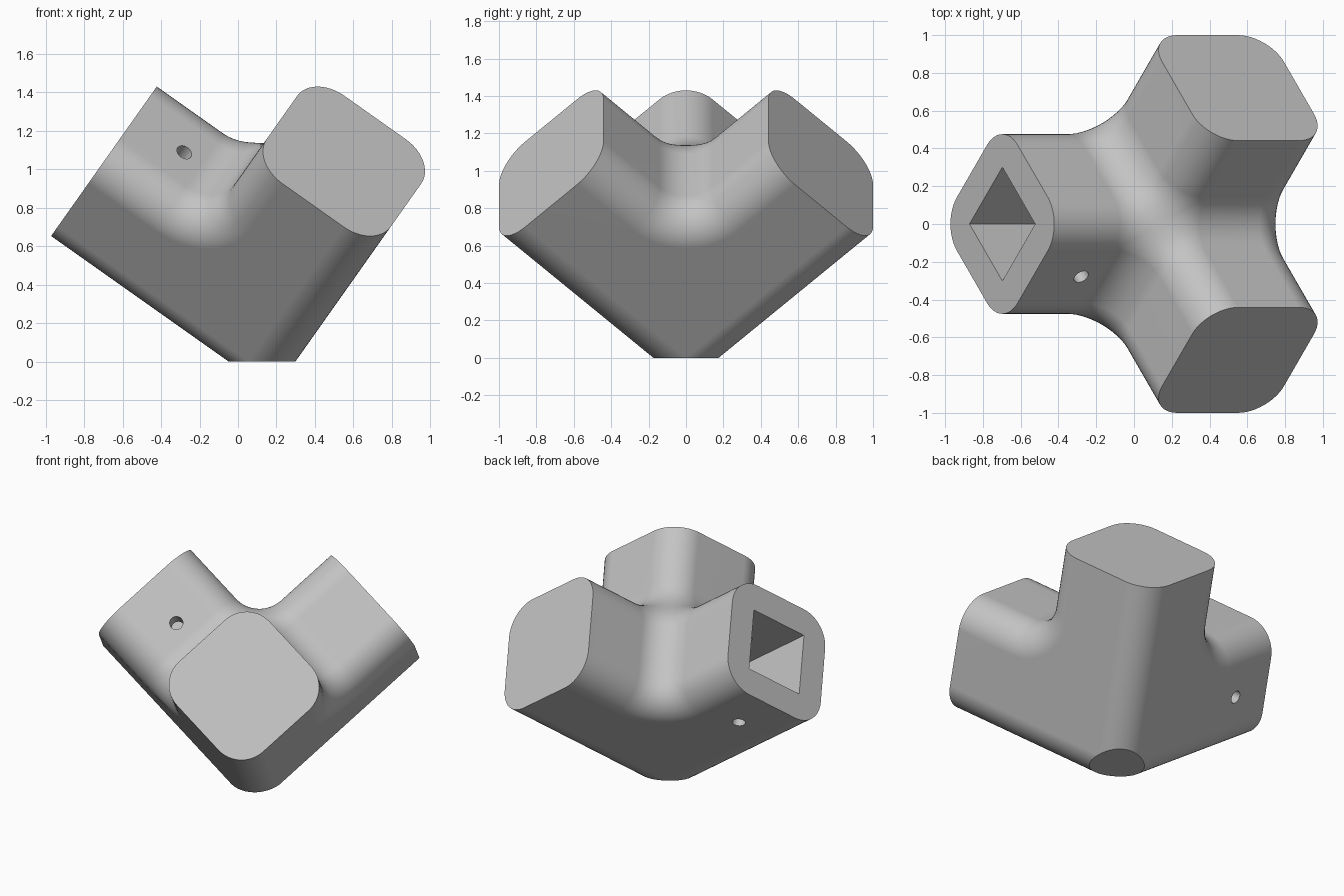
import bpy, bmesh
from math import sin, cos, pi, radians, sqrt
from mathutils import Matrix, Vector

cube = bpy.data.objects.get("Cube")
if cube:
    bpy.data.objects.remove(cube, do_unlink=True)

S, L, R = 0.79, 1.414, 0.2        # arm width, arm length, edge radius
N = 12                            # segments per quarter round
IN, C = S - R, S + R              # end of flat wall, centre of inner fillet
HOLE = 0.426                      # socket width
ARCS = [i * pi / 2 / N for i in range(N + 1)]

# Frame: three square arms, tipped so the shared corner points down
def arm_axis(deg):
    a = radians(deg)
    return Vector((sqrt(2 / 3) * cos(a), sqrt(2 / 3) * sin(a), 1 / sqrt(3)))

axes = [arm_axis(d) for d in (180, 60, -60)]
frame = Matrix(axes).transposed().to_4x4()
frame.translation = (0.135, 0, -2 * R / sqrt(3))

def along(k, a, b, c):
    """Point with a along arm k, and b, c along the next two arms."""
    p = Vector((0, 0, 0))
    p[k % 3], p[(k + 1) % 3], p[(k + 2) % 3] = a, b, c
    return p

def to_object(name, bm):
    bmesh.ops.remove_doubles(bm, verts=bm.verts, dist=1e-4)
    bm.transform(frame)
    bmesh.ops.recalc_face_normals(bm, faces=bm.faces)
    mesh = bpy.data.meshes.new(name)
    bm.to_mesh(mesh)
    bm.free()
    ob = bpy.data.objects.new(name, mesh)
    bpy.context.collection.objects.link(ob)
    return ob

bm = bmesh.new()

def face(points):
    bm.faces.new([bm.verts.new(p) for p in points])

def grid(rows):
    rows = [[bm.verts.new(p) for p in row] for row in rows]
    for r0, r1 in zip(rows, rows[1:]):
        for i in range(len(r0) - 1):
            bm.faces.new((r0[i], r0[i + 1], r1[i + 1], r1[i]))

def corner(q):
    """Quarter round q of the arm's cross-section, counter-clockwise."""
    cb = IN if q in (0, 3) else R
    cc = IN if q in (0, 1) else R
    return [(cb + R * cos(t + q * pi / 2), cc + R * sin(t + q * pi / 2)) for t in ARCS]

disc, saddle = [], []
for k in range(3):
    # Arm: rounded long edges, inner walls and end cap
    for q in range(4):
        start = [2 * R - b - c if q == 2 else C for b, c in corner(q)]
        grid([[along(k, a, *p) for a, p in zip(start, corner(q))],
              [along(k, L, *p) for p in corner(q)]])
    face([along(k, a, S, c) for a, c in ((C, R), (L, R), (L, IN), (C, IN))])
    face([along(k, a, b, S) for a, b in ((C, R), (L, R), (L, IN), (C, IN))])
    face([along(k, L, *p) for q in range(4) for p in corner(q)])
    # Outer L-shaped plate between the other two arms
    bend = [(C - 2 * R * sin(t), C - 2 * R * cos(t)) for t in ARCS]
    outline = [(R, R), (L, R), (L, IN)] + bend + [(IN, L), (R, L)]
    face([along(k, 0, *p) for p in outline])
    # Inner fillet with its rounded rim
    rim = [(R - R * sin(t), R - R * cos(t)) for t in ARCS] + [(0, IN)]
    grid([[along(k, u, C - (R + d) * cos(t), C - (R + d) * sin(t)) for d, u in rim]
          for t in ARCS])
    # Flat foot where the shared corner is cut off
    disc += [along(k, 2 * R - b - c, b, c) for b, c in corner(2)[:-1]]
face(disc)

# Saddle where the three inner fillets meet
for k in (0, 2, 1):
    saddle += [along(k, IN, C - R * cos(t), C - R * sin(t)) for t in ARCS[:-1]]
    saddle += [along(k + 1, C, *p) for p in corner(0)[:-1]]
saddle.append(saddle[0])
mid, up = Vector((S, S, S)), Vector((1, 1, 1)).normalized()

def shrink(p, f):
    h = (p - mid).dot(up)
    return mid + (p - mid - up * h) * f + up * h * f ** 3

steps = 8
grid([[shrink(p, i / steps) for p in saddle] for i in range(steps, 0, -1)])
face([shrink(p, 1 / steps) for p in saddle[:-1]])
connector = to_object("corner_connector", bm)

# Cutters: square sockets and round screw holes through the arms
cutters = []
for k in range(3):
    bm = bmesh.new()
    mat = Matrix.Translation(along(k, (S + L + 0.1) / 2, S / 2, S / 2))
    mat = mat @ Matrix.Diagonal((*along(k, L + 0.1 - S, HOLE, HOLE), 1))
    bmesh.ops.create_cube(bm, size=1, matrix=mat)
    cutters.append(to_object("socket_cutter", bm))
for arm, axis in ((0, 2), (1, 2), (2, 0)):
    bm = bmesh.new()
    turn = along(axis, 1, 0, 0).to_track_quat('Z', 'Y').to_matrix().to_4x4()
    bmesh.ops.create_cone(bm, cap_ends=True, segments=28, radius1=0.042, radius2=0.042,
                          depth=S + 0.2,
                          matrix=Matrix.Translation(along(arm, 1.1, S / 2, S / 2)) @ turn)
    cutters.append(to_object("screw_hole_cutter", bm))

bpy.ops.object.select_all(action='DESELECT')
bpy.context.view_layer.objects.active = connector
connector.select_set(True)
for cutter in cutters:
    cutter.hide_render = True
    mod = connector.modifiers.new("cut", 'BOOLEAN')
    mod.operation, mod.solver, mod.object = 'DIFFERENCE', 'EXACT', cutter
    bpy.ops.object.modifier_apply(modifier=mod.name)
    bpy.data.objects.remove(cutter, do_unlink=True)

# Single grey plastic
grey = bpy.data.materials.new("grey_plastic")
grey.use_nodes = True
colour = (0.55, 0.55, 0.55, 1)
grey.diffuse_color = colour
grey.node_tree.nodes["Principled BSDF"].inputs["Base Color"].default_value = colour
connector.data.materials.clear()
connector.data.materials.append(grey)

bpy.ops.object.shade_smooth_by_angle(angle=radians(30))
weighted = connector.modifiers.new("weighted_normals", 'WEIGHTED_NORMAL')
weighted.keep_sharp = True
